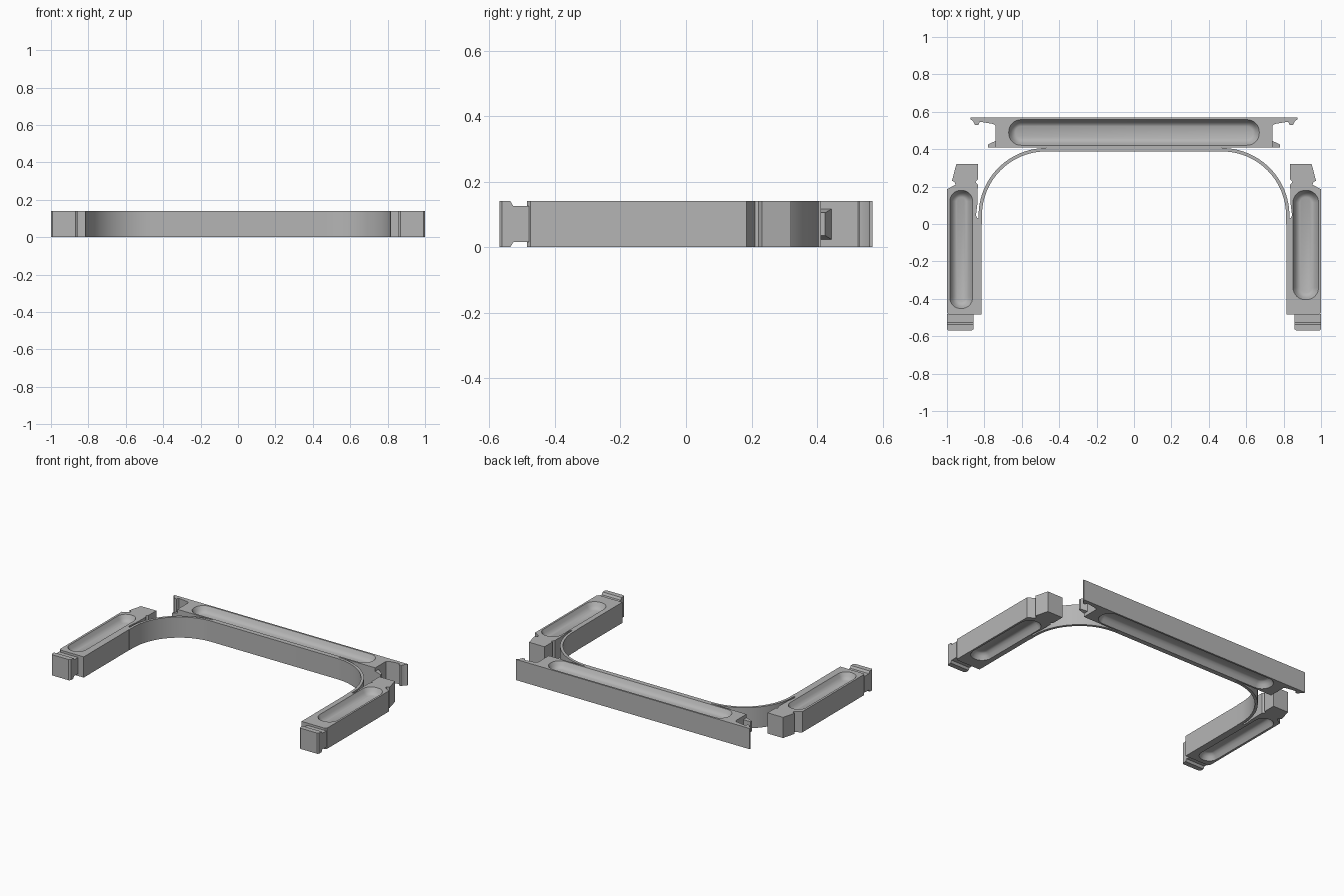
import bpy, bmesh, math
from mathutils import Vector

cube = bpy.data.objects.get("Cube")
if cube:
    bpy.data.objects.remove(cube, do_unlink=True)

H = 0.14        # overall height
DEPTH = 0.042   # pocket depth

grey = bpy.data.materials.new("matte grey")
grey.use_nodes = True
colour = (0.46, 0.46, 0.46, 1)
grey.diffuse_color = colour
grey.node_tree.nodes["Principled BSDF"].inputs["Base Color"].default_value = colour


def loft(name, rings):
    """Solid skinned through closed rings of equal length."""
    bm = bmesh.new()
    loops = [[bm.verts.new(p) for p in ring] for ring in rings]
    n = len(loops[0])
    for a, b in zip(loops, loops[1:]):
        for i in range(n):
            j = (i + 1) % n
            bm.faces.new((a[i], a[j], b[j], b[i]))
    bm.faces.new(loops[0])
    bm.faces.new(loops[-1])
    bmesh.ops.recalc_face_normals(bm, faces=bm.faces)
    mesh = bpy.data.meshes.new(name)
    bm.to_mesh(mesh)
    bm.free()
    mesh.materials.append(grey)
    obj = bpy.data.objects.new(name, mesh)
    bpy.context.collection.objects.link(obj)
    return obj


def prism(name, outline, z0=0.0, z1=H):
    return loft(name, [[(x, y, z) for x, y in outline] for z in (z0, z1)])


def rounded_rect(x0, x1, y0, y1, r, z, steps=8):
    ring = []
    corners = ((x1 - r, y1 - r), (x0 + r, y1 - r), (x0 + r, y0 + r), (x1 - r, y0 + r))
    for k, (cx, cy) in enumerate(corners):
        for i in range(steps + 1):
            a = math.pi / 2 * (k + i / steps)
            ring.append((cx + r * math.cos(a), cy + r * math.sin(a), z))
    return ring


def activate(obj):
    bpy.ops.object.select_all(action='DESELECT')
    obj.select_set(True)
    bpy.context.view_layer.objects.active = obj


def cut_pockets(obj, x0, x1, y0, y1):
    """Sloping rounded recess in the top and in the underside."""
    r = 0.48 * min(x1 - x0, y1 - y0)
    for face, inward in ((H, -1), (0.0, 1)):
        rings = []
        for inset, depth in ((-0.004, -0.01), (0, 0), (0.012, 0.55), (0.024, 0.88), (0.036, 1)):
            z = face + inward * (depth * DEPTH if depth >= 0 else 0.01)
            if depth < 0:
                z = face - inward * 0.01
            rings.append(rounded_rect(x0 + inset, x1 - inset, y0 + inset, y1 - inset, r - inset, z))
        cutter = loft("pocket_cutter", rings)
        cutter.hide_render = True
        mod = obj.modifiers.new("pocket", 'BOOLEAN')
        mod.operation, mod.solver, mod.object = 'DIFFERENCE', 'EXACT', cutter
        activate(obj)
        bpy.ops.object.modifier_apply(modifier=mod.name)
        bpy.data.objects.remove(cutter, do_unlink=True)


def smooth(obj):
    activate(obj)
    bpy.ops.object.shade_smooth_by_angle(angle=math.radians(32))


# Rear bar with hooked ends
half = [(0.74, 0.41), (0.74, 0.525), (0.752, 0.535), (0.825, 0.547), (0.832, 0.53),
        (0.85, 0.53), (0.86, 0.55), (0.875, 0.56), (0.875, 0.57)]
rear_bar = prism("rear_bar", half + [(-x, y) for x, y in reversed(half)])
cut_pockets(rear_bar, -0.67, 0.67, 0.421, 0.558)
smooth(rear_bar)

# Curved band joining the bar to both arms
CX, CY, R_IN, R_OUT = 0.47, 0.045, 0.343, 0.361


def arc(r):
    steps = 24
    return [(CX + r * math.cos(math.pi / 2 * i / steps),
             CY + r * math.sin(math.pi / 2 * i / steps)) for i in range(steps + 1)]


def both_sides(points):
    return points + [(-x, y) for x, y in reversed(points)]


inner = both_sides([(CX + R_IN, 0.0)] + arc(R_IN))
outer = both_sides([(CX + R_OUT, 0.0)] + arc(R_OUT))
smooth(prism("curved_band", inner + outer[::-1]))
prism("band_root", [(-0.47, 0.39), (0.47, 0.39), (0.47, 0.415), (-0.47, 0.415)])

arm_outline = [(0.815, -0.485), (0.99, -0.485), (1.0, -0.475), (1.0, 0.185), (0.955, 0.21),
               (0.957, 0.222), (0.973, 0.232), (0.95, 0.32), (0.835, 0.32), (0.835, 0.237),
               (0.848, 0.226), (0.835, 0.21), (0.837, 0.11), (0.845, 0.045),
               (0.838, 0.033), (0.815, 0.033)]
cap_profile = [(-0.48, 0.015), (-0.527, 0.015), (-0.536, 0), (-0.57, 0),
               (-0.57, H), (-0.536, H), (-0.527, H - 0.015), (-0.48, H - 0.015)]

for side, s, pocket in (("left", 1, (0.85, 0.987, -0.405, 0.18)),
                        ("right", -1, (-0.985, -0.863, -0.452, 0.18))):
    # Side arm with a notched rear end
    arm = prism(side + "_arm", [(s * x, y) for x, y in arm_outline])
    cut_pockets(arm, *pocket)
    smooth(arm)
    # Grooved front cap
    loft(side + "_front_cap",
         [[(s * x, y + inset * (y < -0.56), z) for y, z in cap_profile]
          for x, inset in ((0.858, 0.008), (0.868, 0), (0.992, 0), (1.0, 0.008))])
    # Tapered peg on the bar end
    loft(side + "_end_peg",
         [[(s * x, y, z) for y, z in ((0.41, z0), (y1, z0), (y1, H - z0), (0.41, H - z0))]
          for x, y1, z0 in ((0.735, 0.447, 0.022), (0.78, 0.425, 0.035))])
